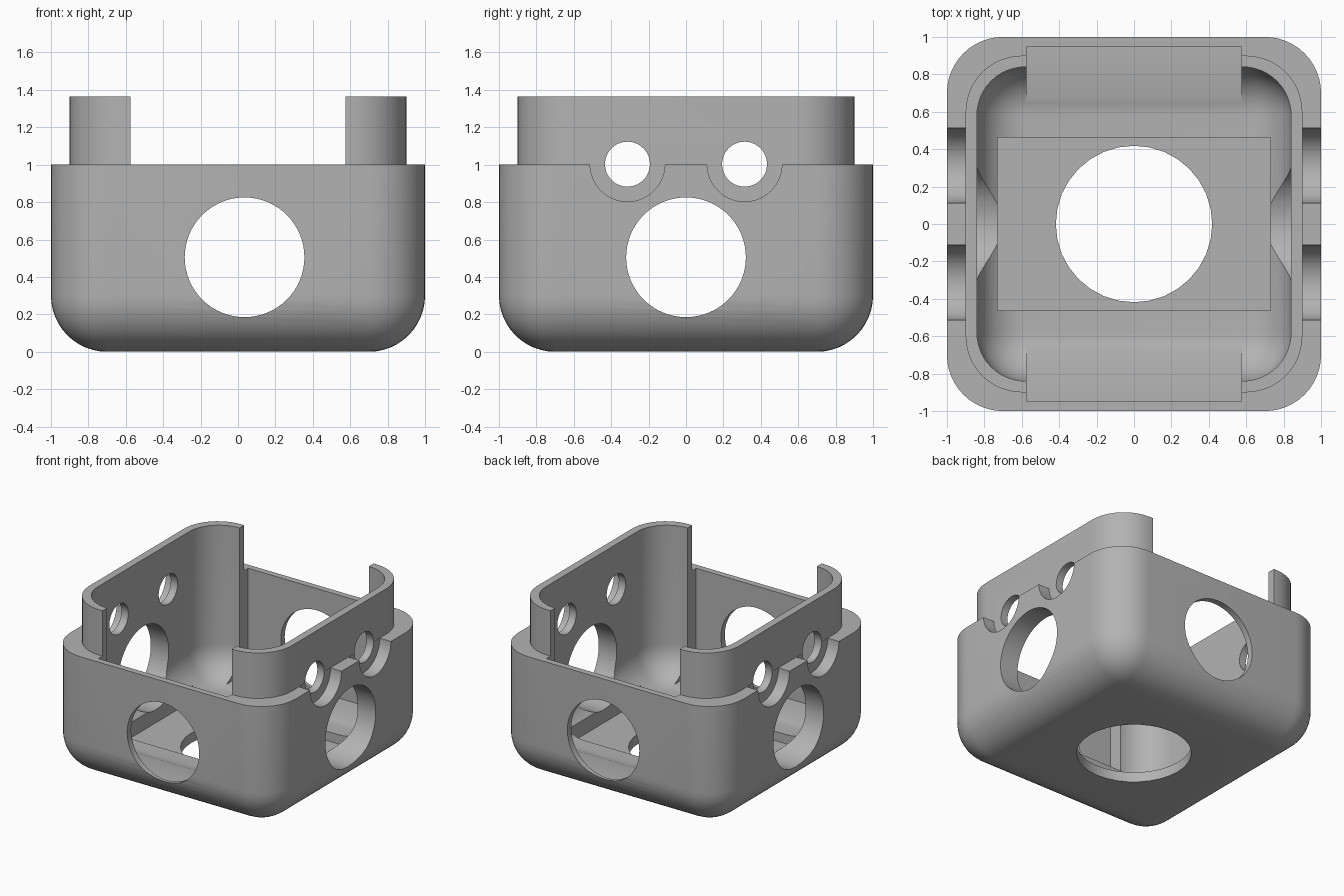
import bpy, bmesh, math
from mathutils import Matrix, Vector

cube = bpy.data.objects.get("Cube")
if cube:
    bpy.data.objects.remove(cube, do_unlink=True)

grey = bpy.data.materials.new("plain grey")
grey.use_nodes = True
colour = (0.45, 0.45, 0.45, 1)
grey.diffuse_color = colour
grey.node_tree.nodes["Principled BSDF"].inputs["Base Color"].default_value = colour


def make_object(name, bm):
    bmesh.ops.recalc_face_normals(bm, faces=bm.faces)
    mesh = bpy.data.meshes.new(name)
    bm.to_mesh(mesh)
    bm.free()
    mesh.materials.append(grey)
    obj = bpy.data.objects.new(name, mesh)
    bpy.context.collection.objects.link(obj)
    return obj


def box(name, half_x, half_y, z0, z1, radius=0, round_bottom=False):
    """Centred box with optional rounded uprights and rounded bottom edges."""
    bm = bmesh.new()
    bmesh.ops.create_cube(bm, size=1)
    for v in bm.verts:
        v.co = Vector((v.co.x * 2 * half_x, v.co.y * 2 * half_y,
                       z0 if v.co.z < 0 else z1))
    if radius:
        def wanted(e):
            a, b = (v.co.z for v in e.verts)
            return a != b or (round_bottom and max(a, b) < z0 + 0.001)
        bmesh.ops.bevel(bm, geom=[e for e in bm.edges if wanted(e)], offset=radius,
                        segments=12, profile=0.5, affect='EDGES', clamp_overlap=True)
    return make_object(name, bm)


def drill(name, centre, radius, length, axis, sides=64):
    bm = bmesh.new()
    turn = {'X': Matrix.Rotation(math.pi / 2, 4, 'Y'),
            'Y': Matrix.Rotation(math.pi / 2, 4, 'X'),
            'Z': Matrix()}[axis]
    bmesh.ops.create_cone(bm, cap_ends=True, segments=sides, radius1=radius,
                          radius2=radius, depth=length,
                          matrix=Matrix.Translation(centre) @ turn)
    return make_object(name, bm)


def combine(target, tool, operation):
    tool.hide_render = True
    mod = target.modifiers.new(operation.lower(), 'BOOLEAN')
    mod.operation = operation
    mod.solver = 'EXACT'
    mod.object = tool
    bpy.context.view_layer.objects.active = target
    bpy.ops.object.modifier_apply(modifier=mod.name)
    bpy.data.objects.remove(tool, do_unlink=True)


# Outer shell with the raised lip
housing = box("housing", 1, 1, 0, 1, 0.3, True)
combine(housing, box("lip", 0.9, 0.9, 0.5, 1.365, 0.3), 'UNION')

# Rounded cavity, front and back slots, recess in the floor
cutters = [
    box("cavity", 0.84, 0.84, 0.155, 2, 0.26, True),
    box("wall_slots", 0.575, 0.95, 0.172, 2),
    box("floor_recess", 0.73, 0.463, 0.08, 0.5),
    # Large openings
    drill("floor_hole", (0, 0, 0), 0.418, 1, 'Z', 32),
    drill("front_back_hole", (0.035, 0, 0.505), 0.32, 3, 'Y'),
    drill("side_hole", (0, 0, 0.505), 0.32, 3, 'X'),
]
# Small side ports with wider outer seats
for y in (-0.313, 0.313):
    cutters.append(drill("port", (0, y, 1.003), 0.12, 3, 'X'))
    for side in (-1, 1):
        cutters.append(drill("port_seat", (side * 1.052, y, 1.003), 0.2, 0.3, 'X'))
for cutter in cutters:
    combine(housing, cutter, 'DIFFERENCE')

# Smooth curves, crisp edges
bpy.ops.object.select_all(action='DESELECT')
housing.select_set(True)
bpy.context.view_layer.objects.active = housing
bpy.ops.object.shade_smooth_by_angle(angle=math.radians(30))
